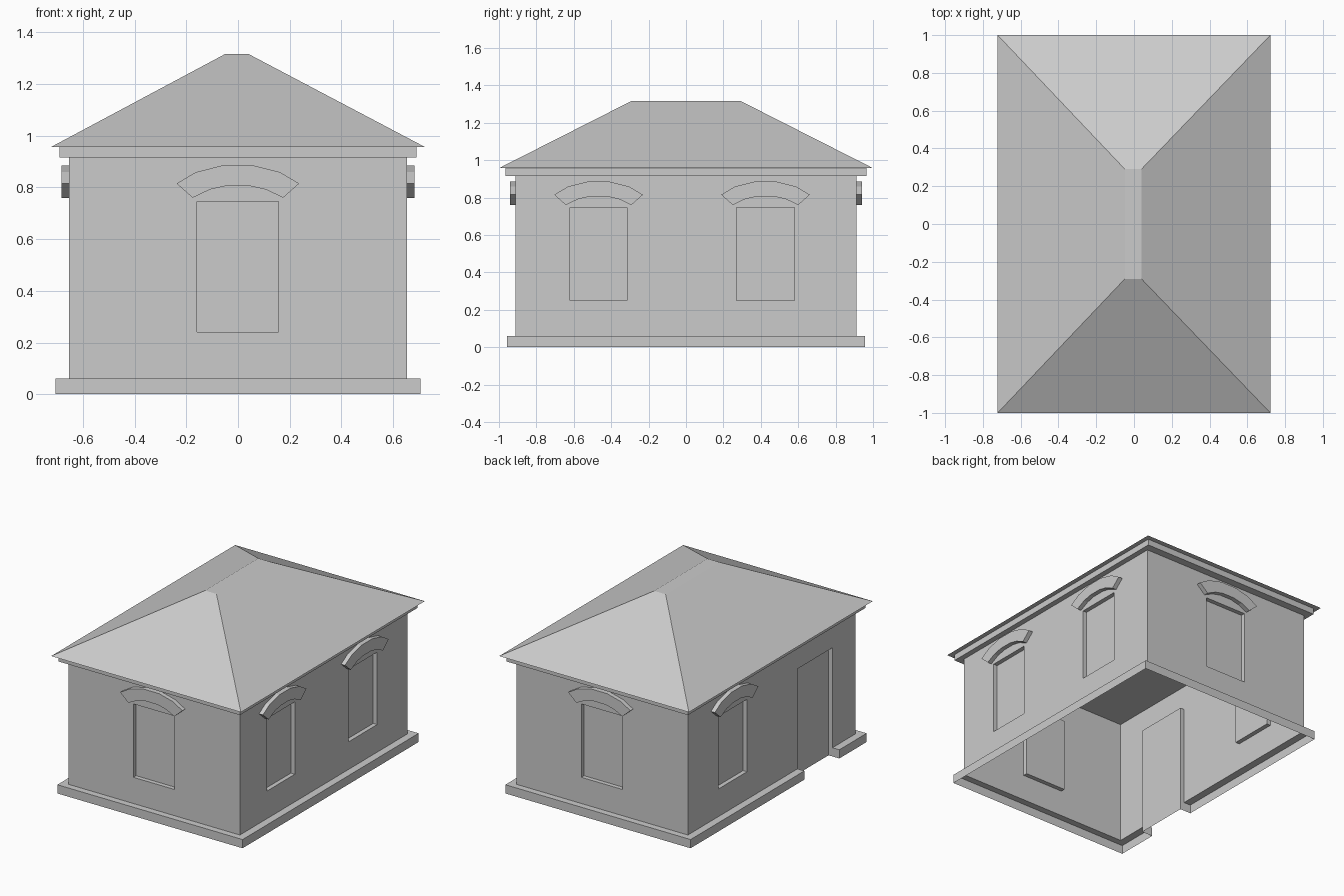
import bpy
from mathutils import Matrix
from math import radians

if "Cube" in bpy.data.objects:
    bpy.data.objects.remove(bpy.data.objects["Cube"])

HX, HY = 0.653, 0.912            # wall half sizes
LEDGE, WALL_TOP, EAVE, PEAK = 0.06, 0.915, 0.957, 1.317
RECESS = 0.03


def make(name, verts, faces):
    mesh = bpy.data.meshes.new(name)
    mesh.from_pydata(verts, [], faces)
    mesh.update()
    obj = bpy.data.objects.new(name, mesh)
    bpy.context.collection.objects.link(obj)
    return obj


def side_frame(angle, dist):
    """Map (along, outward, up) on one side of the house to world space."""
    rot = Matrix.Rotation(radians(angle), 3, 'Z')
    return lambda u, d, z: tuple(rot @ Matrix.Translation((u, -dist - d, z)).translation)


def wall(name, place, half, openings):
    """Thin wall with recessed panels; openings are (u0, u1, z0, z1) left to right."""
    verts, faces = [], []

    def quad(*pts):
        faces.append(range(len(verts), len(verts) + 4))
        verts.extend(place(*p) for p in pts)

    def flat(u0, u1, z0, z1, d=0):
        quad((u0, d, z0), (u1, d, z0), (u1, d, z1), (u0, d, z1))

    u = -half
    for u0, u1, z0, z1 in openings:
        flat(u, u0, LEDGE, WALL_TOP)
        if z0 > LEDGE:
            flat(u0, u1, LEDGE, z0)
        flat(u0, u1, z1, WALL_TOP)
        flat(u0, u1, z0, z1, -RECESS)
        ring = [(u0, z0), (u1, z0), (u1, z1), (u0, z1)]
        for i, (a, b) in enumerate(zip(ring, ring[1:] + ring[:1])):
            if i or z0 > LEDGE:      # a door has no sill
                quad((a[0], 0, a[1]), (b[0], 0, b[1]),
                     (b[0], -RECESS, b[1]), (a[0], -RECESS, a[1]))
        u = u1
    flat(u, half, LEDGE, WALL_TOP)
    make(name, verts, faces)


def arch(name, place, centre):
    """Faceted arched hood above a window."""
    half_outer = [(0.237, 0.815), (0.163, 0.859), (0.06, 0.885)]
    half_inner = [(0.175, 0.76), (0.108, 0.792), (0.045, 0.806)]
    outer = half_outer + [(-u, z) for u, z in reversed(half_outer)]
    inner = half_inner + [(-u, z) for u, z in reversed(half_inner)]
    verts, faces = [], []
    for (a, za), (b, zb) in zip(outer, inner):
        verts += [place(centre + a, RECESS, za), place(centre + b, RECESS, zb),
                  place(centre + b, 0, zb), place(centre + a, 0, za)]
    for s in range(0, 20, 4):
        for k in range(4):
            n = (k + 1) % 4
            faces.append((s + k, s + 4 + k, s + 4 + n, s + n))
    faces += [(0, 1, 2, 3), (23, 22, 21, 20)]
    make(name, verts, faces)


def frustum(name, bottom, top, z0, z1):
    """Closed block between two rectangles (x0, x1, y0, y1)."""
    verts = []
    for (x0, x1, y0, y1), z in ((bottom, z0), (top, z1)):
        verts += [(x0, y0, z), (x1, y0, z), (x1, y1, z), (x0, y1, z)]
    faces = [(3, 2, 1, 0), (4, 5, 6, 7)]
    faces += [(i, (i + 1) % 4, 4 + (i + 1) % 4, 4 + i) for i in range(4)]
    make(name, verts, faces)


# Walls with windows, hoods and a door
front_window = (-0.158, 0.157, 0.24, 0.745)
side_a, side_b = (-0.62, -0.315, 0.25, 0.748), (0.27, 0.58, 0.25, 0.748)
left_window = (-0.58, -0.27, 0.25, 0.748)
door = (0.28, 0.66, 0.0, 0.748)
sides = [("front", 0, HY, HX, [front_window]),
         ("right", 90, HX, HY, [side_a, side_b]),
         ("back", 180, HY, HX, [front_window]),
         ("left", 270, HX, HY, [left_window, door])]
for label, angle, dist, half, openings in sides:
    place = side_frame(angle, dist)
    wall(label + "_wall", place, half, openings)
    for i, (u0, u1, z0, z1) in enumerate(openings):
        if z0 > LEDGE:
            arch(f"{label}_window_hood_{i + 1}", place, (u0 + u1) / 2)

# Plinth: ledge and outer face running round from one door edge to the other
BX, BY = 0.705, 0.957
path = [((-HX, -door[1]), (-BX, -door[1])), ((-HX, -HY), (-BX, -BY)),
        ((HX, -HY), (BX, -BY)), ((HX, HY), (BX, BY)),
        ((-HX, HY), (-BX, BY)), ((-HX, -door[0]), (-BX, -door[0]))]
verts, faces = [], []
for inner, outer in path:
    verts += [(*inner, LEDGE), (*outer, LEDGE), (*outer, 0)]
for s in range(0, 15, 3):
    faces += [(s, s + 1, s + 4, s + 3), (s + 1, s + 2, s + 5, s + 4)]
for s, flip in ((0, 1), (15, -1)):      # end caps at the doorway
    verts.append((*path[s // 3][0], 0))
    faces.append((s, len(verts) - 1, s + 2, s + 1)[::flip])
make("plinth", verts, faces)

# Cornice and hipped roof with a narrow flat top
frustum("cornice", (-0.69, 0.69, -0.965, 0.965), (-0.69, 0.69, -0.965, 0.965), WALL_TOP, EAVE)
frustum("roof", (-0.722, 0.722, -1, 1), (-0.048, 0.039, -0.29, 0.29), EAVE, PEAK)
